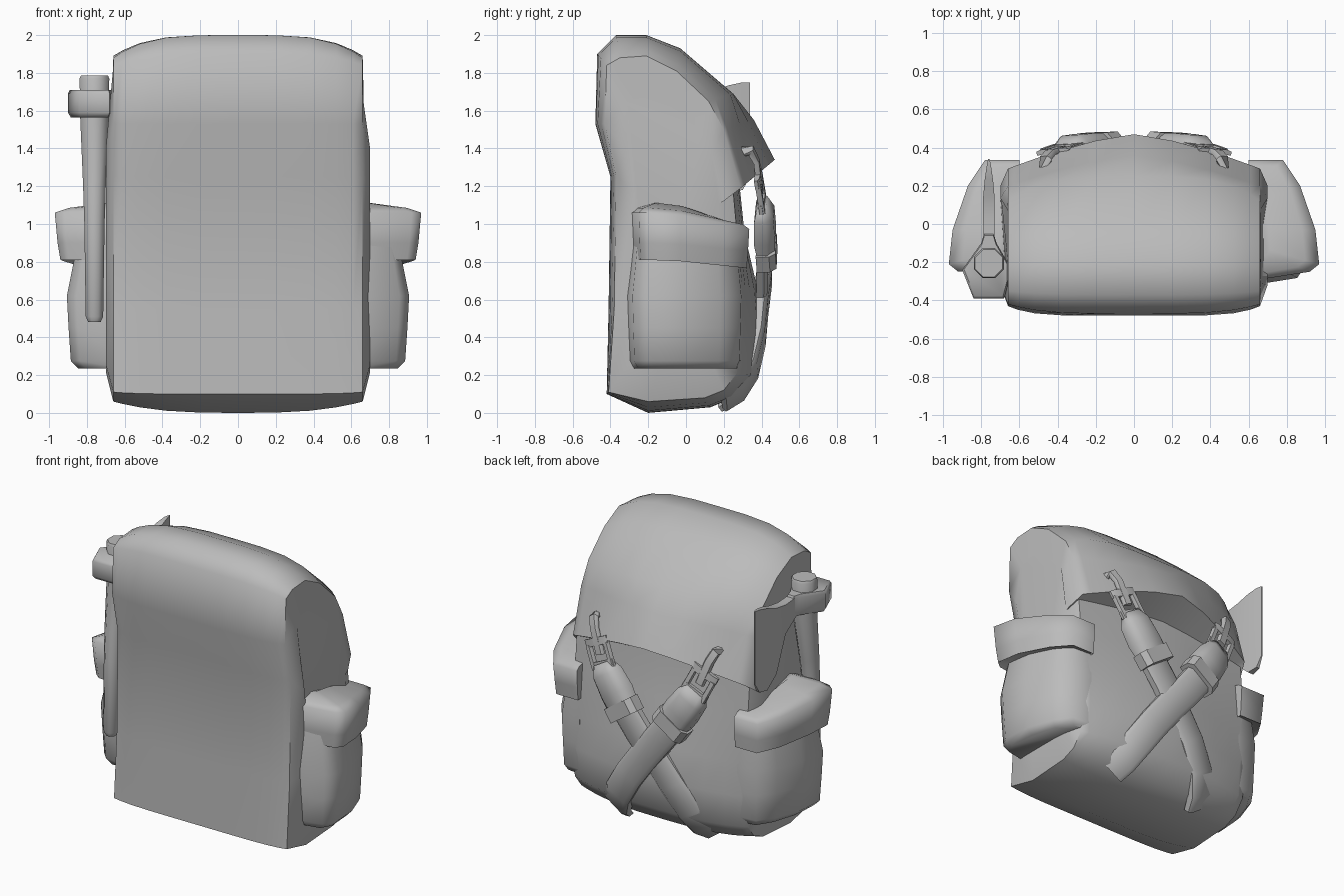
import bpy, bmesh, math
from mathutils import Vector

if "Cube" in bpy.data.objects:
    bpy.data.objects.remove(bpy.data.objects["Cube"])

grey = bpy.data.materials.new("canvas_grey")
grey.diffuse_color = (0.5, 0.5, 0.5, 1)
grey.use_nodes = True
grey.node_tree.nodes["Principled BSDF"].inputs["Base Color"].default_value = grey.diffuse_color


def loft(name, rings, angle=42):
    """Skin a list of equal-length point rings and cap both ends."""
    bm = bmesh.new()
    vs = [[bm.verts.new(p) for p in r] for r in rings]
    n = len(rings[0])
    for a, b in zip(vs, vs[1:]):
        for i in range(n):
            j = (i + 1) % n
            bm.faces.new((a[i], a[j], b[j], b[i]))
    bm.faces.new(vs[0])
    bm.faces.new(vs[-1])
    bmesh.ops.recalc_face_normals(bm, faces=bm.faces)
    me = bpy.data.meshes.new(name)
    bm.to_mesh(me)
    bm.free()
    me.materials.append(grey)
    ob = bpy.data.objects.new(name, me)
    bpy.context.collection.objects.link(ob)
    bpy.ops.object.select_all(action='DESELECT')
    ob.select_set(True)
    bpy.context.view_layer.objects.active = ob
    bpy.ops.object.shade_smooth_by_angle(angle=math.radians(angle))
    return ob


def ribbon(name, path, s=1, bevel=0.25, angle=42):
    """Strap along (x, y, z, half width, half thickness) points; s mirrors x."""
    pts = [Vector((s * p[0], p[1], p[2])) for p in path]
    rings = []
    for i, p in enumerate(pts):
        t = (pts[min(i + 1, len(pts) - 1)] - pts[max(i - 1, 0)]).normalized()
        out = Vector((p.x * 0.2, 1, 0))
        side = t.cross(out).normalized()
        nrm = side.cross(t).normalized()
        w, h = path[i][3:]
        c = 1 - bevel
        shape = ((-1, -1), (1, -1), (1, c - 0.4), (c, 1), (-c, 1), (-1, c - 0.4))
        rings.append([p + side * w * a + nrm * h * b for a, b in shape])
    return loft(name, rings, angle)


# Main bag with overhanging flap: centre profile blends into side profile (y, z)
centre = [(-.42, .10), (-.41, .55), (-.40, 1.25), (-.48, 1.53), (-.47, 1.90),
          (-.37, 2.0), (-.21, 2.0), (-.03, 1.93), (.25, 1.69), (.36, 1.55),
          (.47, 1.34), (.28, 1.24), (.31, .95), (.38, .65), (.40, .42),
          (.36, .20), (.25, .08), (.13, .03), (-.20, 0)]
edge = [(-.41, .11), (-.38, .55), (-.37, 1.25), (-.43, 1.53), (-.42, 1.84),
        (-.35, 1.88), (-.21, 1.89), (-.05, 1.81), (.12, 1.65), (.20, 1.50),
        (.29, 1.19), (.25, 1.17), (.27, .95), (.29, .65), (.29, .42),
        (.27, .21), (.20, .12), (.10, .08), (-.20, .06)]


def section(x):
    u = abs(x) / 0.66
    ring = []
    for i, (a, b) in enumerate(zip(centre, edge)):
        t = u ** (6 if i < 4 else 4 if i < 9 else 1.4 if i < 15 else 3)
        ring.append(Vector((x, a[0] + (b[0] - a[0]) * t, a[1] + (b[1] - a[1]) * t)))
    return ring


def bulge(s):
    mid = Vector((s * 0.70, -0.03, 0.85))
    return [(s * (0.70 if p.z < 1.6 else 0.665), mid.y + (p.y - mid.y) * 0.72,
             mid.z + (p.z - mid.z) * 0.8) for p in section(0.66)]


xs = [0, 0.2, 0.38, 0.52, 0.61, 0.66]
loft("bag_body", [bulge(-1)] + [section(x) for x in [-v for v in xs[:0:-1]] + xs]
     + [bulge(1)], 52)

# Side pockets and their lids (mirrored, the left one is shallower in front)
pocket = [(.60, -.32), (.85, -.28), (.90, -.20), (.885, 0), (.82, .18), (.74, .29), (.60, .30)]
lid = [(.60, -.30), (.92, -.25), (.97, -.21), (.95, -.03), (.87, .20), (.78, .335), (.60, .335)]


def level(outline, s, k, z, slope=0):
    return [(s * (0.6 + (x - 0.6) * k), max(y, -.4 if s > 0 else -.25) * (0.5 + 0.5 * k),
             z - slope * max(0, y + 0.1)) for x, y in outline]


for s, side in ((1, "right"), (-1, "left")):
    loft(side + "_pocket", [level(pocket, s, .82, .235), level(pocket, s, .95, .275),
                            level(pocket, s, .99, .45), level(pocket, s, 1.02, .62),
                            level(pocket, s, .82, .92)], 60)
    loft(side + "_pocket_lid", [level(lid, s, .86, .83, .12), level(lid, s, .92, .81, .1),
                                level(lid, s, .96, .90, .1), level(lid, s, 1, 1.06, .2),
                                level(lid, s, .8, 1.085, .2), level(lid, s, .3, 1.11, .22)], 75)

# Back straps: tongue, buckle, padded loop, band and crossing lower strap
for s, side in ((1, "right"), (-1, "left")):
    ribbon(side + "_tongue", [(.47, .28, 1.385, .03, .018), (.465, .345, 1.39, .03, .018),
                              (.44, .375, 1.33, .03, .014), (.38, .395, 1.17, .03, .014)], s)
    start, end = Vector((.425, .38, 1.27)), Vector((.34, .41, 1.09))
    across = Vector((.88, -.05, -.42)).normalized()

    def bar(name, a, b, w, h=.014):
        ribbon(name, [(*a, w, h), (*b, w, h)], s)

    bar(side + "_buckle_top", start, start.lerp(end, .25), .095)
    bar(side + "_buckle_bottom", start.lerp(end, .75), end, .095)
    for k, nm in ((-1, "inner"), (1, "outer")):
        off = across * .075 * k
        bar(f"{side}_buckle_{nm}_rail", start.lerp(end, .2) + off, end + off, .018)
    ribbon(side + "_strap_pad", [(.36, .405, 1.12, .075, .025), (.325, .415, 1.06, .105, .05),
                                 (.25, .42, .95, .115, .055), (.17, .43, .83, .11, .04)], s, .4, 75)
    ribbon(side + "_strap_band", [(.215, .425, .895, .125, .052), (.16, .43, .815, .125, .052)], s)
    d = 0 if s < 0 else -.02
    ribbon(side + "_lower_strap", [(.18, .425 + d, .84, .1, .03), (.08, .425 + d, .71, .1, .03),
                                   (-.04, .405 + d, .56, .1, .03), (-.16, .39 + d, .40, .1, .03),
                                   (-.27, .35 + d, .23, .1, .03), (-.33, .28 + d, .12, .1, .03),
                                   (-.36, .20 + d, .07, .1, .025)], s)


# Axe carried on the left side, handle leaning in front of the pocket
def octagon(z, r, y):
    return [(-.76 + r * math.cos(math.tau * (i + .5) / 8),
             y + r * math.sin(math.tau * (i + .5) / 8), z) for i in range(8)]


loft("axe_handle", [octagon(*v) for v in
                    ((.48, .035, -.30), (.51, .05, -.30), (1.0, .058, -.28), (1.2, .065, -.26),
                     (1.57, .082, -.205), (1.77, .085, -.205), (1.785, .078, -.205))], 60)
collar = [(-.84, -.39), (-.68, -.39), (-.64, -.24), (-.72, -.10),
          (-.735, -.05), (-.785, -.05), (-.80, -.10), (-.90, -.24)]
loft("axe_collar", [[(-.76 + (x + .76) * k, -.2 + (y + .2) * k, z) for x, y in collar]
                    for z, k in ((1.565, .9), (1.59, 1), (1.69, 1), (1.71, .93))], 60)
blade = [(-.10, 1.58, 1.70, .028), (.04, 1.49, 1.69, .03), (.14, 1.25, 1.705, .03),
         (.23, 1.17, 1.735, .022), (.30, 1.18, 1.75, .012), (.34, 1.25, 1.75, .004)]
loft("axe_blade", [[(-.76 - t, y, a), (-.76 + t, y, a), (-.76 + t, y, b), (-.76 - t, y, b)]
                   for y, a, b, t in blade])
